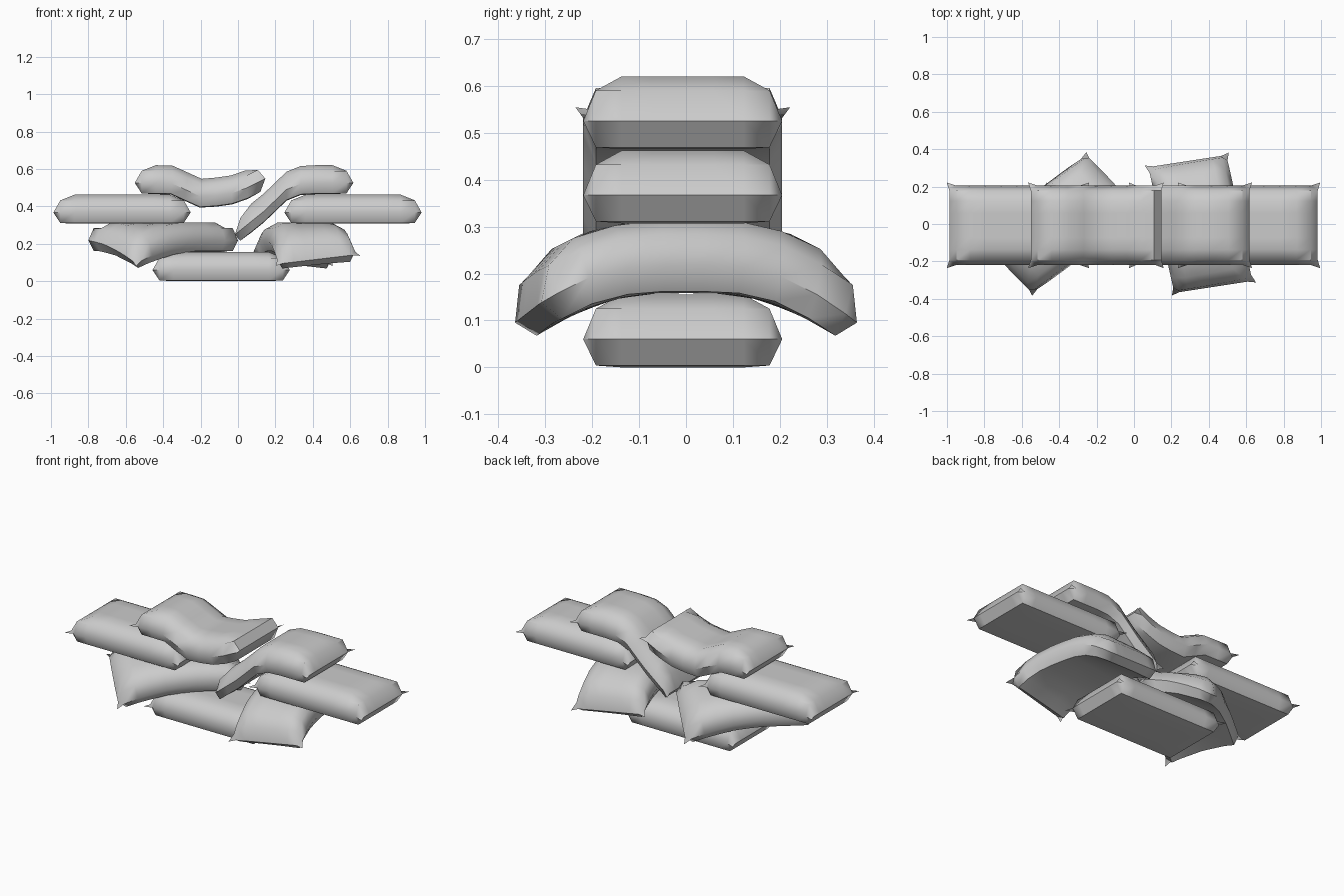
import bpy, bmesh
from math import radians, cos, sin
from mathutils import Vector

if "Cube" in bpy.data.objects:
    bpy.data.objects.remove(bpy.data.objects["Cube"])

TOP = [0, .065, .095]       # height above seam per ring from the edge
BOTTOM = [0, -.056, -.060]  # depth below seam
XS = [.367, .33, .255, .17, .085]
YS = [.212, .185, .13, .065]
XS = [-x for x in XS] + [0] + XS[::-1]
YS = [-y for y in YS] + [0] + YS[::-1]


def walk(path, s):
    """Point and unit normal at arc length s along a 2D path (extrapolated at the ends)."""
    def point(t):
        for a, b in zip(path, path[1:]):
            d = (b - a).length
            if t <= d or b is path[-1]:
                return a + (b - a) * (t / d)
            t -= d
    t = (point(s + .03) - point(s - .03)).normalized()
    return point(s), Vector((-t.y, t.x))


def sandbag(name, loc, angle=0, path=None, axis=0, lean=0.0, start=0.0):
    """Pinched pillow whose seam follows an optional path along x (axis 0) or y (axis 1)."""
    bm = bmesh.new()
    nx, ny = len(XS), len(YS)
    pts = [Vector(p) for p in path] if path else None
    ca, sa = cos(radians(angle)), sin(radians(angle))

    def vert(i, j, heights):
        li, lj = min(i, nx - 1 - i), min(j, ny - 1 - j)
        h = heights[min(li, lj, 2)]
        x, y = XS[i], YS[j]
        if li == 0 and lj == 0:               # pulled-out corners
            x, y = x * 1.038, y * 1.08
        p = Vector((x * ca - y * sa, x * sa + y * ca)) + Vector(loc[:2])
        z = loc[2] + h
        if pts:
            s = p[axis] - loc[axis]
            q, n = walk(pts, s + start)
            p[axis] = q.x + lean * n.x * h
            z = q.y + h * (1 - lean + lean * n.y)
        return bm.verts.new((p.x, p.y, z))

    top = [[vert(i, j, TOP) for j in range(ny)] for i in range(nx)]
    low = [[top[i][j] if i in (0, nx - 1) or j in (0, ny - 1) else vert(i, j, BOTTOM)
            for j in range(ny)] for i in range(nx)]
    for g in (top, low):
        for i in range(nx - 1):
            for j in range(ny - 1):
                f = [g[i][j], g[i + 1][j], g[i + 1][j + 1], g[i][j + 1]]
                bm.faces.new(f if g is top else f[::-1])
    me = bpy.data.meshes.new(name)
    bm.to_mesh(me)
    bm.free()
    ob = bpy.data.objects.new(name, me)
    bpy.context.collection.objects.link(ob)
    bpy.context.view_layer.objects.active = ob
    bpy.ops.object.select_all(action='DESELECT')
    ob.select_set(True)
    bpy.ops.object.shade_smooth_by_angle(angle=radians(50))
    return ob


# flat bags: one at the base, two in the third layer
sandbag("base_bag", (-.09, -.007, .06))
sandbag("third_layer_bag_left", (-.62, -.007, .367))
sandbag("third_layer_bag_right", (.615, -.007, .367))

# second layer: turned bags drooping over the base, towards front and back
half = [(.1, .218), (.2, .195), (.3, .145), (.41, .06)]
droop = [(-y, z) for y, z in half[::-1]] + [(0, .218)] + half
length = sum((Vector(b) - Vector(a)).length for a, b in zip(droop, droop[1:]))
sandbag("second_layer_bag_left", (-.40, 0, 0), 40, droop, 1, .5, length / 2)
sandbag("second_layer_bag_right", (.355, 0, 0), 101, droop, 1, .5, length / 2)

# top layer: bags sagging into the gap of the third layer
sandbag("top_bag_left", (0, -.007, 0), 0,
        [(-.565, .525), (-.36, .525), (-.19, .448), (0, .475), (.16, .555)], 0, .25, .38)
sandbag("top_bag_right", (0, -.007, 0), 0,
        [(-.015, .25), (.14, .375), (.28, .51), (.36, .525), (.62, .525)], 0, 0, .365)
